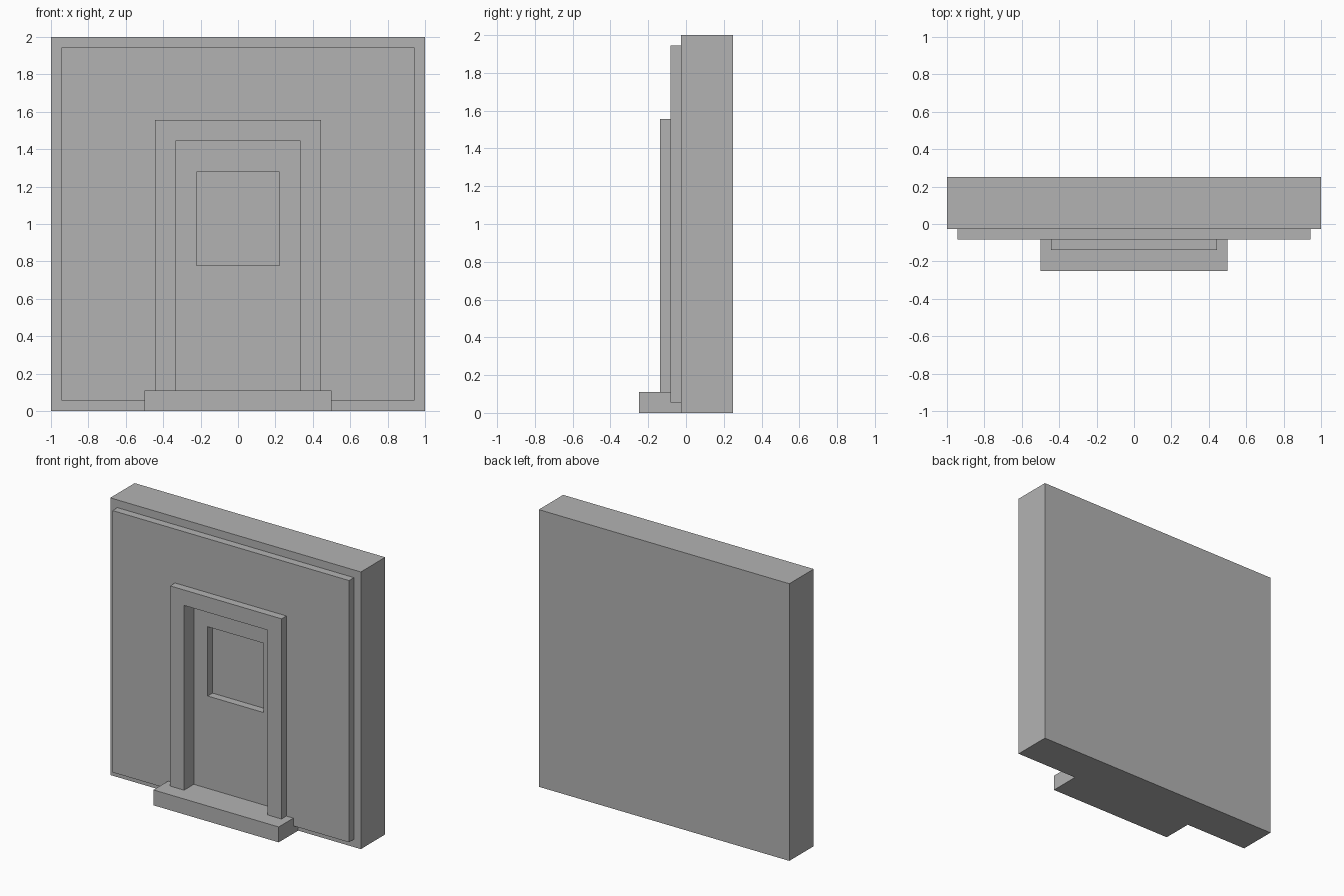
import bpy
import bmesh

cube = bpy.data.objects.get("Cube")
if cube:
    bpy.data.objects.remove(cube, do_unlink=True)

U = 1 / 18  # modelling grid step

# Single plain grey
grey = bpy.data.materials.new("plain_grey")
grey.use_nodes = True
colour = (0.45, 0.45, 0.45, 1)
grey.diffuse_color = colour
grey.node_tree.nodes["Principled BSDF"].inputs["Base Color"].default_value = colour


def finish(name, bm):
    bmesh.ops.recalc_face_normals(bm, faces=bm.faces)
    mesh = bpy.data.meshes.new(name)
    bm.to_mesh(mesh)
    bm.free()
    mesh.materials.append(grey)
    obj = bpy.data.objects.new(name, mesh)
    bpy.context.collection.objects.link(obj)
    return obj


def slab(bm, half_outline, front, back):
    """Extrude an x-mirrored outline (x, z in grid steps) from front to back."""
    outline = half_outline + [(-x, z) for x, z in reversed(half_outline)]
    face = bm.faces.new([bm.verts.new((x * U, front * U, z * U)) for x, z in outline])
    ext = bmesh.ops.extrude_face_region(bm, geom=[face], use_keep_orig=True)
    moved = [v for v in ext["geom"] if isinstance(v, bmesh.types.BMVert)]
    bmesh.ops.translate(bm, verts=moved, vec=(0, (back - front) * U, 0))
    return face


# Wall, whose front doubles as the door leaf, with a recessed window
bm = bmesh.new()
front = slab(bm, [(18, 0), (18, 36)], -0.5, 4.5)
bmesh.ops.inset_individual(bm, faces=[front], thickness=0.2)
for v in front.verts:
    v.co.x = 4 * U if v.co.x > 0 else -4 * U
    v.co.z = 23 * U if v.co.z > 1 else 14 * U
bmesh.ops.inset_individual(bm, faces=[front], thickness=0)
bmesh.ops.translate(bm, verts=front.verts, vec=(0, U, 0))
finish("wall_and_door", bm)

# Raised facing panel, open around the doorway and notched over the step
bm = bmesh.new()
slab(bm, [(6, 26), (6, 2), (9, 2), (9, 1), (17, 1), (17, 35)], -1.5, -0.5)
# Close the outline over the doorway: the mirrored half completes the arch
finish("facing_panel", bm)

# Door surround
bm = bmesh.new()
slab(bm, [(6, 26), (6, 2), (8, 2), (8, 28)], -2.5, -1.5)
finish("door_surround", bm)

# Doorstep, reaching back to the door
bm = bmesh.new()
slab(bm, [(9, 0), (9, 2)], -4.5, -0.5)
finish("doorstep", bm)
